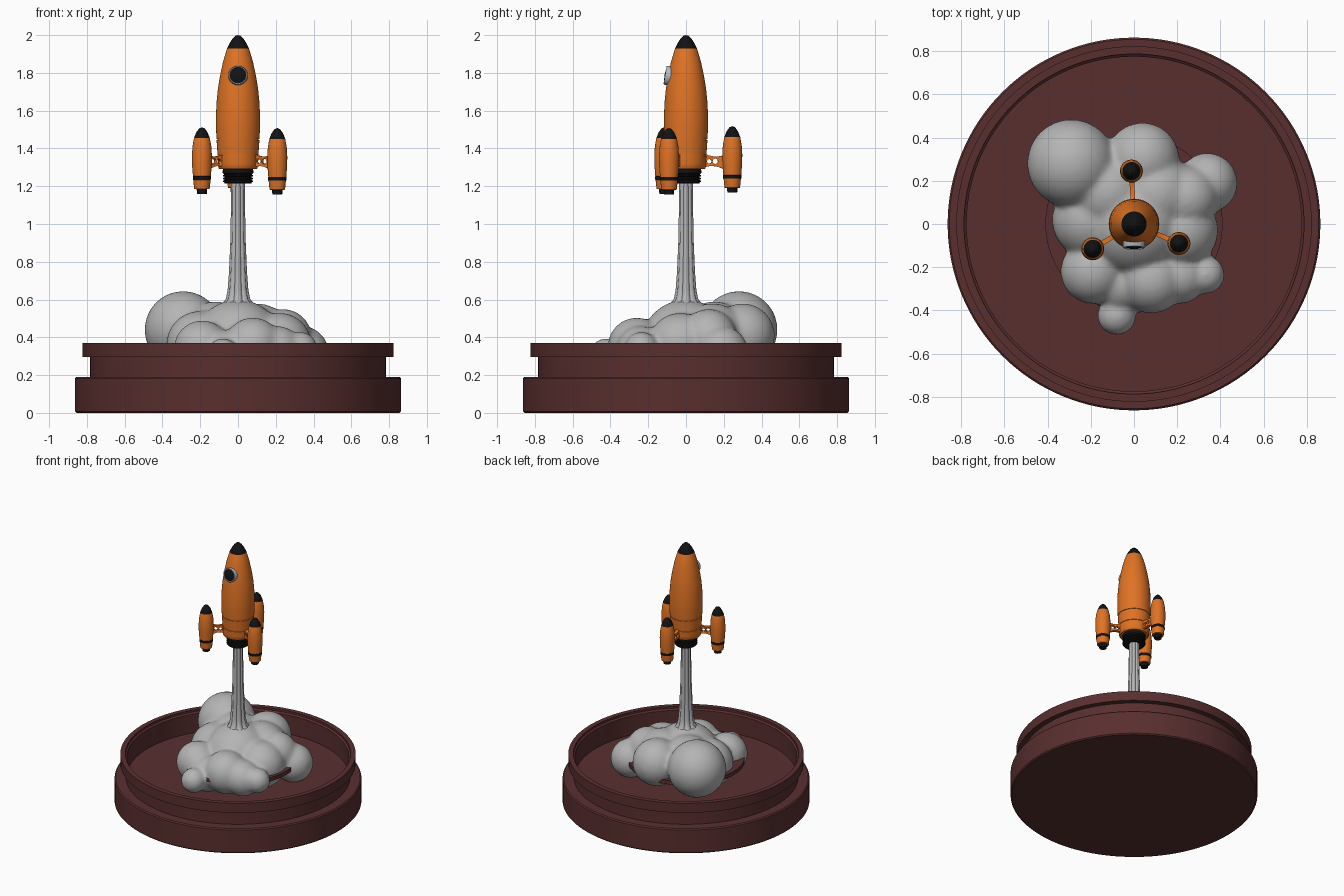
import bpy, bmesh, math
from mathutils import Vector, Matrix

if "Cube" in bpy.data.objects:
    bpy.data.objects.remove(bpy.data.objects["Cube"])


def make_mat(name, rgb):
    m = bpy.data.materials.new(name)
    m.diffuse_color = (*rgb, 1)
    m.use_nodes = True
    m.node_tree.nodes["Principled BSDF"].inputs["Base Color"].default_value = m.diffuse_color
    return m


ORANGE = make_mat("orange paint", (0.74, 0.17, 0.018))
BLACK = make_mat("black", (0.006, 0.006, 0.006))
SMOKE = make_mat("smoke grey", (0.46, 0.46, 0.46))
MAROON = make_mat("maroon", (0.10, 0.028, 0.028))
METAL = make_mat("pale metal", (0.45, 0.5, 0.56))


def finish(bm, name, mats, angle=35):
    bmesh.ops.recalc_face_normals(bm, faces=bm.faces)
    me = bpy.data.meshes.new(name)
    bm.to_mesh(me)
    bm.free()
    for m in mats:
        me.materials.append(m)
    me.shade_smooth()
    me.set_sharp_from_angle(angle=math.radians(angle))
    ob = bpy.data.objects.new(name, me)
    bpy.context.collection.objects.link(ob)
    return ob


def lathe(name, profile, mats, rule=None, seg=64, flute=0.0, lobes=8, angle=35):
    """Revolve (radius, z) points around z; rule(z) picks the material."""
    bm = bmesh.new()
    rings = []
    for r, z in profile:
        if r < 1e-5:
            rings.append([bm.verts.new((0, 0, z))])
            continue
        ring = []
        for i in range(seg):
            a = math.tau * i / seg
            k = r * (1 - flute * (1 - abs(math.cos(a * lobes / 2))))
            ring.append(bm.verts.new((k * math.cos(a), k * math.sin(a), z)))
        rings.append(ring)
    for (p, q), lo, hi in zip(zip(rings, rings[1:]), profile, profile[1:]):
        mi = rule((lo[1] + hi[1]) / 2) if rule else 0
        for i in range(seg):
            j = (i + 1) % seg
            vs = [p[i % len(p)], p[j % len(p)], q[j % len(q)], q[i % len(q)]]
            f = bm.faces.new(list(dict.fromkeys(vs)))
            f.material_index = mi
    return finish(bm, name, mats, angle)


# Round dish base with stepped outside and hollow top
lathe("dish_base", [(0, 0), (0.855, 0), (0.863, 0.008), (0.863, 0.182), (0.855, 0.19),
                    (0.784, 0.19), (0.784, 0.297), (0.823, 0.297), (0.823, 0.37),
                    (0.787, 0.37), (0.787, 0.355), (0.775, 0.345), (0.775, 0.2), (0, 0.2)],
      [MAROON], seg=128, angle=25)

# Thin support disc inside the smoke
lathe("support_disc", [(0, 0.315), (0.41, 0.315), (0.41, 0.345), (0, 0.345)], [MAROON], seg=96)

# Smoke cloud: overlapping puffs fused into one skin (x, y, z, radius)
puffs = [(-0.29, 0.28, 0.44, 0.205), (0.04, 0.30, 0.41, 0.17), (0.34, 0.19, 0.32, 0.14),
         (0.24, 0.12, 0.40, 0.15), (0.00, 0.00, 0.36, 0.24), (-0.20, 0.02, 0.36, 0.18),
         (0.22, -0.03, 0.36, 0.17), (0.08, -0.26, 0.35, 0.155), (-0.19, -0.22, 0.34, 0.15),
         (0.21, -0.24, 0.33, 0.13), (0.33, -0.235, 0.34, 0.09), (-0.08, -0.425, 0.305, 0.09),
         (-0.06, -0.28, 0.31, 0.13), (-0.12, 0.15, 0.40, 0.19), (0.10, 0.14, 0.39, 0.19)]
bm = bmesh.new()
for x, y, z, r in puffs:
    bmesh.ops.create_icosphere(bm, subdivisions=4, radius=r, matrix=Matrix.Translation((x, y, z)))
cloud = finish(bm, "smoke_cloud", [SMOKE], 180)
rm = cloud.modifiers.new("fuse", 'REMESH')
rm.mode, rm.voxel_size, rm.use_smooth_shade = 'VOXEL', 0.013, True
sm = cloud.modifiers.new("soften", 'SMOOTH')
sm.factor, sm.iterations = 0.5, 16

# Fluted exhaust column, flaring into the cloud
lathe("exhaust_column", [(0, 1.225), (0.036, 1.225), (0.037, 1.1), (0.041, 0.9), (0.048, 0.74),
                         (0.055, 0.65), (0.064, 0.605), (0.085, 0.575), (0.12, 0.55), (0, 0.5)],
      [SMOKE], seg=64, flute=0.14)

# Rocket body with nose cap and two seam grooves
HULL = [(0.106, 1.32), (0.108, 1.36), (0.113, 1.44), (0.117, 1.52), (0.1165, 1.58), (0.113, 1.65),
        (0.106, 1.72), (0.094, 1.79), (0.079, 1.86), (0.058, 1.93), (0.043, 1.96), (0.026, 1.985),
        (0.012, 1.997), (0, 2.0)]


def groove(z, r):
    return [(r, z - 0.003), (r - 0.004, z - 0.002), (r - 0.004, z + 0.002), (r, z + 0.003)]


lathe("rocket_body", [(0, 1.29), (0.098, 1.29), (0.104, 1.297), HULL[0]] + groove(1.362, 0.108)
      + groove(1.447, 0.1135) + HULL[3:], [ORANGE, BLACK], lambda z: int(z > 1.93), angle=40)

# Ribbed engine nozzle
ribs = [(0, 1.292), (0.08, 1.292), (0.082, 1.27)]
for z in (1.262, 1.247, 1.232):
    ribs += [(0.072, z), (0.079, z - 0.003), (0.079, z - 0.009), (0.072, z - 0.012)]
lathe("engine_nozzle", ribs + [(0.07, 1.214), (0.05, 1.214), (0.04, 1.24), (0, 1.24)], [BLACK])

# Porthole: pale ring and dark glass, leaning with the hull
tilt = Matrix.Translation((0, -0.092, 1.785)) @ Matrix.Rotation(math.radians(80), 4, 'X')
ring = lathe("porthole_ring", [(0.042, -0.02), (0.051, -0.02), (0.051, 0.014), (0.048, 0.019),
                               (0.044, 0.019), (0.042, 0.014), (0.042, -0.02)], [METAL], seg=40)
glass = lathe("porthole_glass", [(0.043, -0.015), (0.043, 0.013), (0.025, 0.02), (0, 0.022)],
              [BLACK], seg=40)
ring.matrix_world = glass.matrix_world = tilt

# Side boosters: (x, y, height of the nose)
POD = [(0, 0), (0.026, 0), (0.028, 0.024), (0.031, 0.024), (0.041, 0.026), (0.046, 0.074),
       (0.0485, 0.075), (0.0485, 0.092), (0.0475, 0.093), (0.052, 0.15), (0.053, 0.2), (0.050, 0.25),
       (0.042, 0.295), (0.030, 0.325), (0.015, 0.346), (0, 0.352)]


def pod_colour(z):
    return int(z < 0.025 or 0.0745 < z < 0.0928 or z > 0.296)


def strut(name, x, y, z):
    """Flat waisted bracket with two round holes, from hull to booster."""
    far = math.hypot(x, y) - 0.035
    near, n = 0.085, 10
    bm = bmesh.new()
    outline = []
    for s in (1, -1):
        row = []
        for i in range(n + 1):
            t = i / n
            h = 0.026 + 0.016 * (2 * t - 1) ** 2
            row.append((near + t * (far - near), z - 0.012 * t + s * h))
        outline += row if s > 0 else row[::-1]
    f = bm.faces.new([bm.verts.new((u, -0.011, w)) for u, w in outline])
    ext = bmesh.ops.extrude_face_region(bm, geom=[f])
    bmesh.ops.translate(bm, vec=(0, 0.022, 0),
                        verts=[v for v in ext["geom"] if isinstance(v, bmesh.types.BMVert)])
    ob = finish(bm, name, [ORANGE])
    turn = Matrix.Rotation(math.atan2(y, x), 4, 'Z')
    ob.matrix_world = turn
    bm = bmesh.new()
    for u, r in ((0.123, 0.012), (0.155, 0.014)):
        bmesh.ops.create_cone(bm, cap_ends=True, segments=20, radius1=r, radius2=r, depth=0.1,
                              matrix=Matrix.Translation((u, 0, z - 0.006)) @ Matrix.Rotation(math.pi / 2, 4, 'X'))
    cut = finish(bm, name + "_cutter", [ORANGE])
    cut.matrix_world = turn
    cut.hide_render = True
    cut.hide_viewport = True
    mod = ob.modifiers.new("holes", 'BOOLEAN')
    mod.object, mod.operation, mod.solver = cut, 'DIFFERENCE', 'EXACT'


for side, x, y, top in (("back", -0.012, 0.245, 1.518), ("right", 0.208, -0.09, 1.508),
                        ("left", -0.191, -0.115, 1.512)):
    pod = lathe(side + "_booster", POD, [ORANGE, BLACK], pod_colour, seg=40)
    pod.location = (x, y, top - 0.352)
    strut(side + "_strut", x, y, 1.338)
